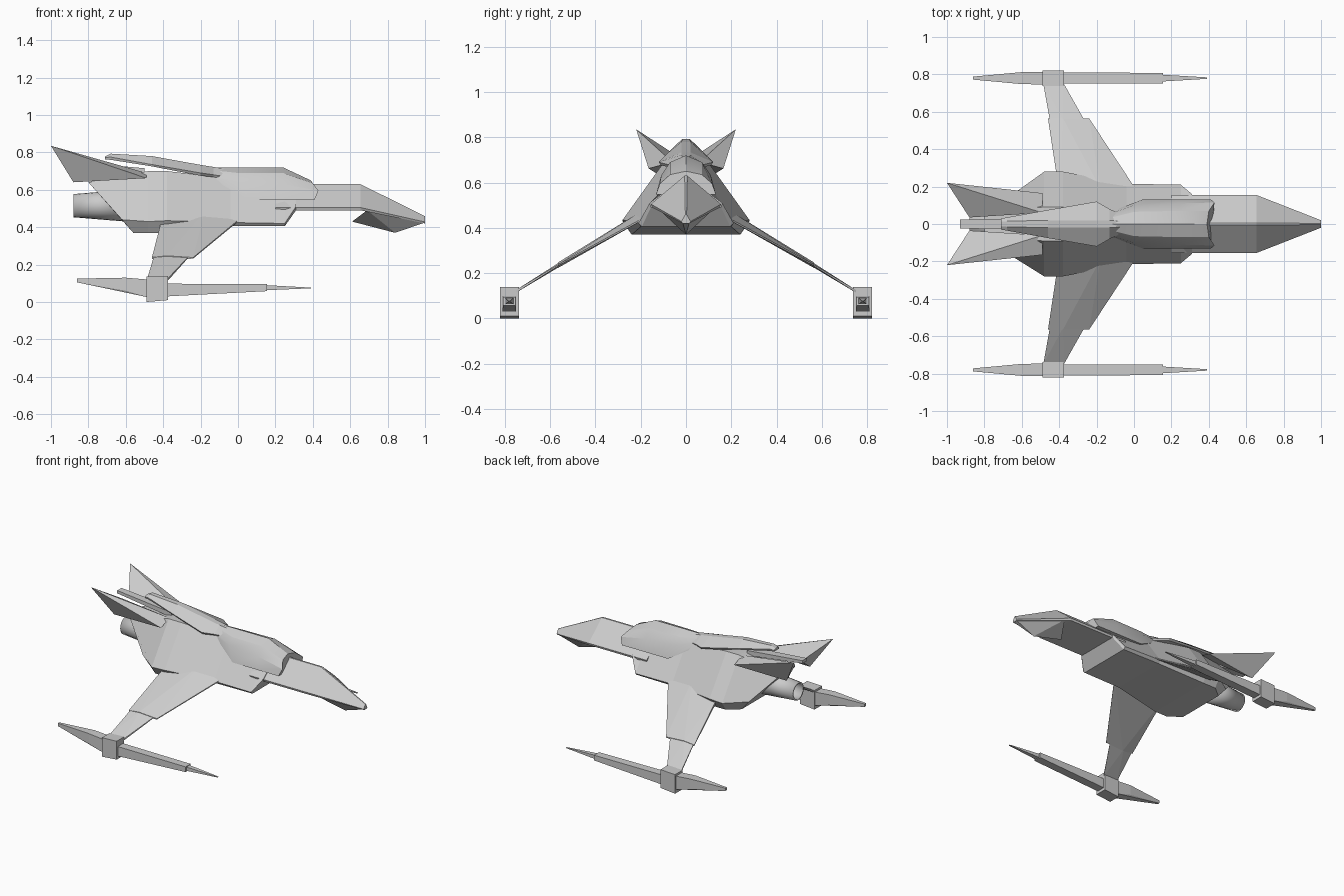
import bpy, bmesh, math
from mathutils import Matrix


def finish(name, bm, smooth=None):
    bmesh.ops.recalc_face_normals(bm, faces=bm.faces)
    me = bpy.data.meshes.new(name)
    bm.to_mesh(me)
    bm.free()
    ob = bpy.data.objects.new(name, me)
    bpy.context.collection.objects.link(ob)
    if smooth:
        bpy.ops.object.select_all(action='DESELECT')
        ob.select_set(True)
        bpy.context.view_layer.objects.active = ob
        bpy.ops.object.shade_smooth_by_angle(angle=math.radians(smooth))
    return ob


def loft(name, sections, smooth=None):
    """Skin half sections (listed top to bottom, y >= 0), mirrored across y."""
    bm = bmesh.new()
    rings = []
    for half in sections:
        ring = half + [(x, -y, z) for x, y, z in reversed(half) if y > 1e-6]
        rings.append([bm.verts.new(p) for p in ring])
    n = len(rings[0])
    for a, b in zip(rings, rings[1:]):
        for i in range(n):
            j = (i + 1) % n
            bm.faces.new((a[i], a[j], b[j], b[i]))
    bm.faces.new(rings[0])
    bm.faces.new(rings[-1])
    return finish(name, bm, smooth)


def hull(name, pts):
    bm = bmesh.new()
    for p in pts:
        bm.verts.new(p)
    bmesh.ops.convex_hull(bm, input=bm.verts)
    return finish(name, bm)


def at(x, *yz):
    return [(x, y, z) for y, z in yz]


def bar(name, cy, stations):
    """Rectangular bar along x; stations are (x, half width, z low, z high)."""
    return hull(name, [(x, cy + k * w, z) for x, w, lo, hi in stations
                       for k in (-1, 1) for z in (lo, hi)])


# Main body, hexagonal sections swept back to a raked tail
loft("main_body", [
    at(0.31, (0.04, 0.60), (0.16, 0.51), (0.155, 0.49)),
    at(0.25, (0.05, 0.62), (0.21, 0.42), (0.195, 0.405)),
    at(-0.04, (0.05, 0.66), (0.215, 0.425), (0.20, 0.405)),
    at(-0.38, (0.09, 0.70), (0.28, 0.435), (0.24, 0.37)),
    at(-0.48, (0.09, 0.70), (0.28, 0.43), (0.24, 0.37)),
    [(-0.80, 0.08, 0.64), (-0.62, 0.18, 0.44), (-0.56, 0.175, 0.37)],
])

# Nose and chin keel
loft("nose", [
    at(0.20, (0.006, 0.63), (0.155, 0.505), (0.15, 0.49)),
    at(0.655, (0.006, 0.63), (0.155, 0.505), (0.15, 0.49)),
    at(1.0, (0.003, 0.458), (0.02, 0.428), (0.015, 0.42)),
])
hull("chin", [(0.61, 0, 0.43), (0.84, 0, 0.37)] +
     [(x, s * y, z) for s in (-1, 1)
      for x, y, z in ((0.69, 0.13, 0.49), (1.0, 0.015, 0.425))])

# Rounded canopy over the cockpit
loft("canopy", [
    at(-0.14, (0, 0.72), (0.03, 0.705), (0.05, 0.68), (0.06, 0.66)),
    [(0.0, 0, 0.72), (0.0, 0.065, 0.69), (0.0, 0.10, 0.645), (0.05, 0.132, 0.548)],
    at(0.24, (0, 0.72), (0.07, 0.69), (0.11, 0.63), (0.132, 0.548)),
    [(0.39, 0, 0.65), (0.40, 0.07, 0.635), (0.43, 0.115, 0.595), (0.41, 0.132, 0.548)],
], 25)

# Dorsal spine and tail boom
loft("dorsal_spine", [
    at(-0.71, (0.012, 0.778), (0.03, 0.772), (0.028, 0.762)),
    at(-0.68, (0.015, 0.793), (0.035, 0.775), (0.03, 0.760)),
    at(-0.46, (0.02, 0.78), (0.075, 0.735), (0.07, 0.725)),
    at(-0.20, (0.02, 0.733), (0.12, 0.69), (0.11, 0.675)),
    at(-0.13, (0.02, 0.722), (0.08, 0.68), (0.07, 0.668)),
    at(0.0, (0.01, 0.70), (0.02, 0.66), (0.015, 0.64)),
])
bar("tail_boom", 0, [(-0.93, 0.024, 0.735, 0.755), (-0.50, 0.03, 0.68, 0.715)])

# Engine nozzle, an open tube
bm = bmesh.new()
bmesh.ops.create_cone(bm, cap_ends=False, segments=20, radius1=0.085, radius2=0.062,
                      depth=0.28,
                      matrix=Matrix.Translation((-0.74, 0, 0.515)) @ Matrix.Rotation(-math.pi / 2, 4, 'Y'))
nozzle = finish("engine_nozzle", bm, 40)
mod = nozzle.modifiers.new("wall", 'SOLIDIFY')
mod.thickness = 0.01

for s, side in ((-1, "right"), (1, "left")):
    # Slanted wedge-shaped tail fin
    fin = [(-1.0, 0.22, 0.835), (-0.49, 0.165, 0.662), (-0.88, 0.13, 0.64),
           (-0.88, 0.035, 0.715), (-0.49, 0.06, 0.69)]
    hull(side + "_tail_fin", [(x, s * y, z) for x, y, z in fin])

    # Drooping wing in two panels: (x, y, z, half thickness)
    panels = {
        "inner_wing": [(0.02, 0.17, 0.45, 0.004), (-0.40, 0.17, 0.46, 0.012), (-0.18, 0.19, 0.46, 0.018),
                       (-0.24, 0.565, 0.235, 0.003), (-0.46, 0.565, 0.235, 0.004), (-0.38, 0.565, 0.235, 0.012)],
        "outer_wing": [(-0.265, 0.555, 0.24, 0.003), (-0.45, 0.555, 0.24, 0.004), (-0.38, 0.555, 0.24, 0.010),
                       (-0.375, 0.75, 0.12, 0.006), (-0.485, 0.75, 0.12, 0.006)],
    }
    for name, pts in panels.items():
        hull(f"{side}_{name}", [(x, s * y, z + k * t) for x, y, z, t in pts for k in (-1, 1)])

    # Wing-tip gun: mount block, rear fairing, barrel and spike
    cy = s * 0.78
    bar(side + "_gun_mount", cy, [(-0.49, 0.042, 0.0, 0.135), (-0.375, 0.042, 0.01, 0.14)])
    bar(side + "_gun_fairing", cy, [(-0.48, 0.034, 0.025, 0.12), (-0.60, 0.032, 0.06, 0.13),
                                    (-0.86, 0.008, 0.105, 0.125)])
    bar(side + "_gun_barrel", cy, [(-0.38, 0.03, 0.03, 0.098), (0.155, 0.028, 0.058, 0.095)])
    bar(side + "_gun_spike", cy, [(0.15, 0.018, 0.063, 0.09), (0.39, 0.004, 0.073, 0.077)])
